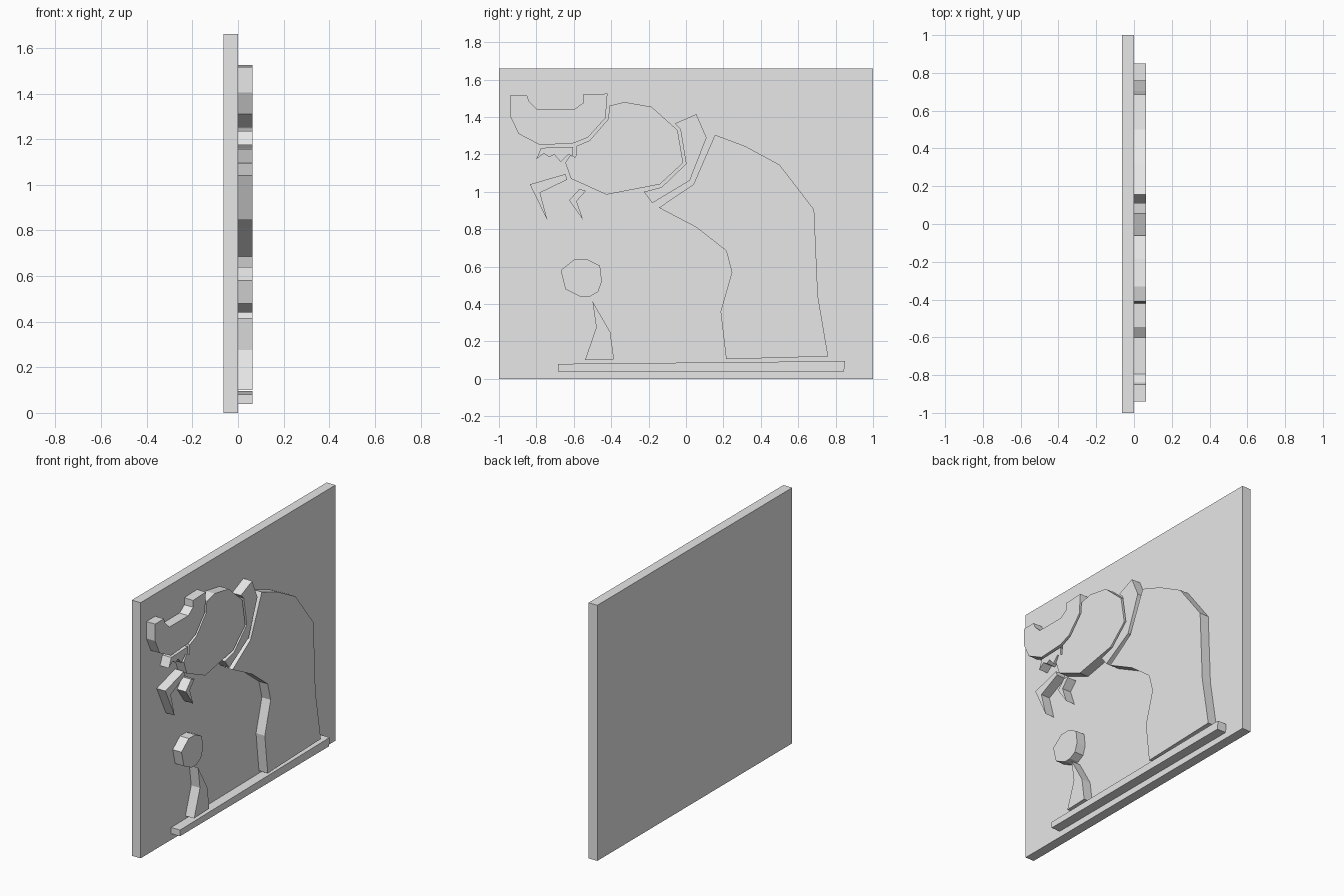
import bpy
import bmesh
from mathutils import Vector

default_cube = bpy.data.objects.get("Cube")
if default_cube:
    bpy.data.objects.remove(default_cube, do_unlink=True)

# One plain grey for the whole relief
grey = bpy.data.materials.new("light_grey")
grey.use_nodes = True
grey.diffuse_color = (.8, .8, .8, 1)
grey.node_tree.nodes["Principled BSDF"].inputs["Base Color"].default_value = grey.diffuse_color

HALF = .063  # half of the total thickness: panel behind, relief in front


def extrude_outline(name, outline, back, front):
    """Turn a (y, z) outline into a flat-sided slab between two x positions."""
    bm = bmesh.new()
    corners = [bm.verts.new((back, y, z)) for y, z in outline]
    face = bm.faces.new(corners)
    result = bmesh.ops.extrude_face_region(bm, geom=[face], use_keep_orig=True)
    moved = [item for item in result["geom"] if isinstance(item, bmesh.types.BMVert)]
    bmesh.ops.translate(bm, verts=moved, vec=Vector((front - back, 0, 0)))
    bmesh.ops.recalc_face_normals(bm, faces=bm.faces[:])
    mesh = bpy.data.meshes.new(name)
    bm.to_mesh(mesh)
    bm.free()
    mesh.materials.append(grey)
    part = bpy.data.objects.new(name, mesh)
    bpy.context.scene.collection.objects.link(part)
    return part


def relief(name, *outline):
    """Raise one flat shape from the panel's +x face."""
    return extrude_outline(name, outline, 0, HALF)


# Backing panel
extrude_outline("backing_panel", [(-1, 0), (1, 0), (1, 1.66), (-1, 1.66)], -HALF, 0)

# Ground strip under the figure
relief("ground_strip", (-.685, .04), (.845, .04), (.85, .095), (-.685, .08))

# Large hunched body
relief("body", (.155, 1.305), (.315, 1.245), (.5, 1.145), (.685, .905),
       (.705, .445), (.76, .12), (.215, .105), (.185, .36), (.245, .57),
       (.215, .685), (.055, .81), (-.145, .915), (.04, 1.04))

# Collar band between body and head
relief("collar", (-.06, 1.365), (.055, 1.415), (.11, 1.29), (.02, 1.06),
       (-.18, .94), (-.225, 1), (-.13, 1.025), (0, 1.15), (-.03, 1.335))

# Rounded head with a notch at the mouth
relief("head", (-.41, 1.46), (-.33, 1.48), (-.185, 1.455), (-.045, 1.33),
       (-.015, 1.155), (-.14, 1.04), (-.425, .985), (-.615, 1.07),
       (-.645, 1.155), (-.62, 1.195), (-.59, 1.185), (-.585, 1.245),
       (-.515, 1.275), (-.415, 1.39))

# Curved crest in front of the head
relief("crest", (-.94, 1.515), (-.85, 1.515), (-.84, 1.485), (-.795, 1.44),
       (-.6, 1.44), (-.55, 1.475), (-.55, 1.52), (-.42, 1.525),
       (-.43, 1.395), (-.525, 1.29), (-.6, 1.26), (-.78, 1.25),
       (-.895, 1.31), (-.94, 1.405))

# Jagged teeth below the crest
relief("teeth", (-.8, 1.175), (-.775, 1.235), (-.605, 1.24), (-.605, 1.19),
       (-.63, 1.2), (-.67, 1.16), (-.705, 1.2), (-.73, 1.185), (-.76, 1.205))

# Two bent claws
relief("large_claw", (-.835, 1.04), (-.645, 1.095), (-.635, 1.065),
       (-.78, .995), (-.74, .845))
relief("small_claw", (-.625, .955), (-.57, 1.015), (-.535, 1.005),
       (-.585, .95), (-.55, .85))

# Small figure made of a ball and a tapered stand
relief("ball", (-.67, .58), (-.595, .64), (-.53, .64), (-.46, .605),
       (-.45, .52), (-.47, .465), (-.515, .44), (-.565, .44), (-.645, .48))
relief("stand", (-.5, .415), (-.48, .275), (-.54, .1), (-.385, .105), (-.405, .25))
